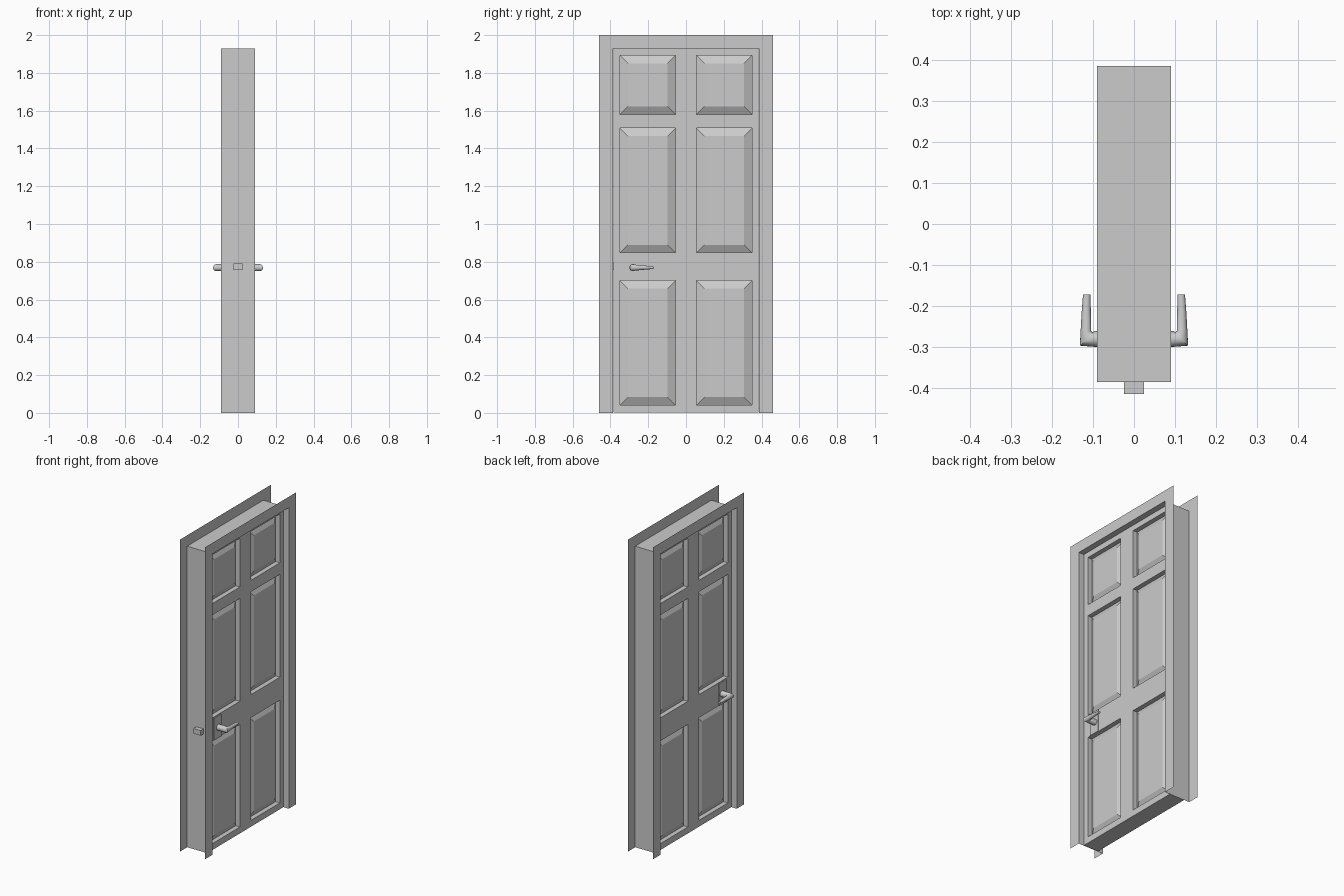
import bpy, bmesh, math
from mathutils import Vector

if "Cube" in bpy.data.objects:
    bpy.data.objects.remove(bpy.data.objects["Cube"])

W_OUT, W_IN, H_OUT, H_IN = 0.461, 0.386, 2.0, 1.93   # trim outline and opening
FRAME_X, LEAF_X = 0.09, 0.053                        # half depths


def finish(bm, name, smooth=False):
    bmesh.ops.remove_doubles(bm, verts=bm.verts, dist=1e-5)
    me = bpy.data.meshes.new(name)
    bm.to_mesh(me)
    bm.free()
    ob = bpy.data.objects.new(name, me)
    bpy.context.collection.objects.link(ob)
    if smooth:
        bpy.ops.object.select_all(action='DESELECT')
        ob.select_set(True)
        bpy.context.view_layer.objects.active = ob
        bpy.ops.object.shade_smooth_by_angle(angle=math.radians(40))
    return ob


def quad(bm, pts):
    return bm.faces.new([bm.verts.new(p) for p in pts])


def arch(w, h):
    return [(-w, 0), (-w, h), (w, h), (w, 0)]


def box(name, lo, hi):
    bm = bmesh.new()
    bmesh.ops.create_cube(bm, size=1)
    for v in bm.verts:
        v.co = Vector([(a + b) / 2 + c * (b - a) for a, b, c in zip(lo, hi, v.co)])
    return finish(bm, name)


# flat trim around the opening on both sides
outer, inner = arch(W_OUT, H_OUT), arch(W_IN, H_IN)
for side, s in (("right", 1), ("left", -1)):
    bm = bmesh.new()
    for i in range(3):
        pts = [outer[i], outer[i + 1], inner[i + 1], inner[i]]
        quad(bm, [(s * FRAME_X, y, z) for y, z in pts[::-s]])
    finish(bm, "trim_" + side)

# thin jamb lining joining the two trims
bm = bmesh.new()
for (y0, z0), (y1, z1) in zip(inner, inner[1:]):
    quad(bm, [(-FRAME_X, y0, z0), (FRAME_X, y0, z0), (FRAME_X, y1, z1), (-FRAME_X, y1, z1)])
finish(bm, "jamb")

# door leaf: grid of rails and stiles, panel cells grooved then raised again
LW, LH, GROOVE, BEVEL = 0.385, 1.929, 0.03, 0.042
ys = [-LW, -0.349, -0.056, 0.056, 0.349, LW]
zs = [0.001, 0.042, 0.70, 0.848, 1.507, 1.581, 1.893, LH]
bm = bmesh.new()
for s in (1, -1):
    for i in range(len(ys) - 1):
        for j in range(len(zs) - 1):
            def rect(x, d):
                a, b, c, e = ys[i] + d, ys[i + 1] - d, zs[j] + d, zs[j + 1] - d
                return [(s * x, a, c), (s * x, b, c), (s * x, b, e), (s * x, a, e)][::s]
            if i % 2 and j % 2:
                rings = [rect(LEAF_X, 0), rect(LEAF_X - GROOVE, 0), rect(LEAF_X - 0.008, BEVEL)]
                for p, q in zip(rings, rings[1:]):
                    for k in range(4):
                        m = (k + 1) % 4
                        quad(bm, [p[k], p[m], q[m], q[k]])
                quad(bm, rings[-1])
            else:
                quad(bm, rect(LEAF_X, 0))
bmesh.ops.remove_doubles(bm, verts=bm.verts, dist=1e-5)
bmesh.ops.bridge_loops(bm, edges=[e for e in bm.edges if e.is_boundary])
bmesh.ops.recalc_face_normals(bm, faces=bm.faces)
finish(bm, "door_leaf")

# latch bolt
box("latch_bolt", (-0.025, -0.415, 0.757), (0.025, -0.38, 0.79))

# handles: plate plus neck and tapered lever lofted through oval rings
# ring: centre x, centre y, turn of the ring (0 across x, 90 across y), half width, half height
HZ, N = 0.769, 16
RINGS = [(0.05, -0.281, 0, 0.019, 0.019), (0.098, -0.281, 0, 0.019, 0.019),
         (0.116, -0.281, 45, 0.023, 0.018), (0.1175, -0.262, 90, 0.013, 0.015),
         (0.1165, -0.21, 90, 0.011, 0.010), (0.1155, -0.172, 90, 0.009, 0.007)]
for side, s in (("right", 1), ("left", -1)):
    x0, x1 = sorted((s * (LEAF_X - 0.002), s * (LEAF_X + 0.005)))
    box("handle_plate_" + side, (x0, -0.325, 0.70), (x1, -0.252, 0.843))
    bm = bmesh.new()
    loops = []
    for cx, cy, turn, w, h in RINGS:
        t = math.radians(turn)
        loop = []
        for k in range(N):
            a = 2 * math.pi * k / N
            u = w * math.cos(a)
            loop.append(bm.verts.new((s * (cx - u * math.sin(t)), cy + u * math.cos(t),
                                      HZ + h * math.sin(a))))
        loops.append(loop)
    for p, q in zip(loops, loops[1:]):
        for k in range(N):
            bm.faces.new((p[k], p[(k + 1) % N], q[(k + 1) % N], q[k]))
    bm.faces.new(loops[0])
    bm.faces.new(loops[-1])
    bmesh.ops.recalc_face_normals(bm, faces=bm.faces)
    finish(bm, "lever_handle_" + side, smooth=True)
